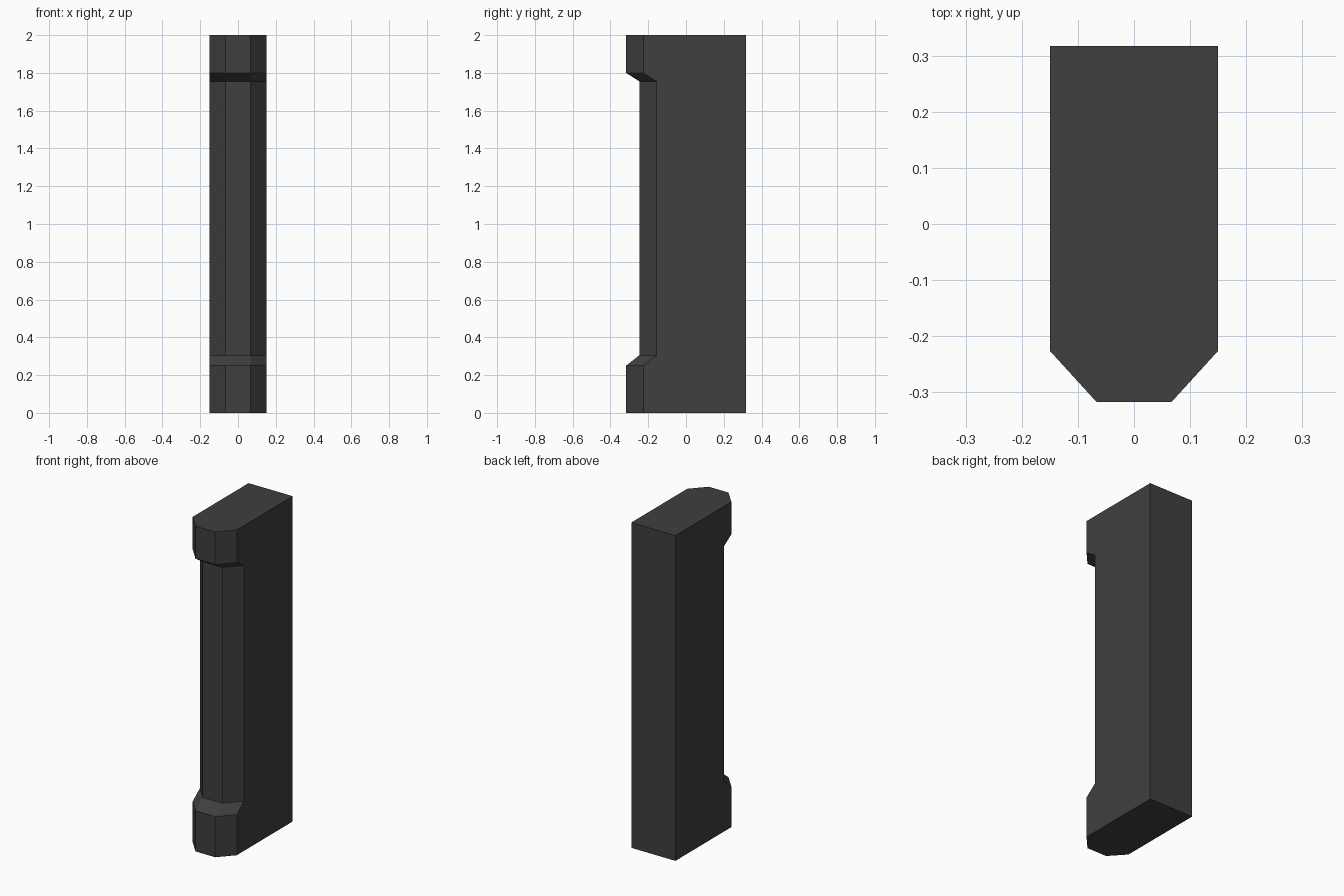
import bpy, bmesh

if "Cube" in bpy.data.objects:
    bpy.data.objects.remove(bpy.data.objects["Cube"])

# Dark stone material
stone = bpy.data.materials.new("dark_grey")
stone.diffuse_color = (0.05, 0.05, 0.05, 1)
stone.use_nodes = True
stone.node_tree.nodes["Principled BSDF"].inputs["Base Color"].default_value = stone.diffuse_color

HALF_W, NOSE_W = 0.15, 0.067      # half widths of the body and of the flat front
BACK, FRONT, CHAMFER = 0.317, -0.317, 0.091

# (height, how far the front is set back): base, shaft, capital
levels = [(0, 0), (0.25, 0), (0.305, 0.07), (1.755, 0.07), (1.8, 0), (2, 0)]


def ring(bm, z, setback):
    f = FRONT + setback
    half = [(NOSE_W, f), (HALF_W, f + CHAMFER), (HALF_W, BACK)]
    outline = half + [(-x, y) for x, y in reversed(half)]
    return [bm.verts.new((x, y, z)) for x, y in outline]


# Loft the chamfered outline up through the levels
bm = bmesh.new()
rings = [ring(bm, z, s) for z, s in levels]
for a, b in zip(rings, rings[1:]):
    for i in range(6):
        j = (i + 1) % 6
        bm.faces.new((a[i], a[j], b[j], b[i]))
bm.faces.new(rings[0][::-1])
bm.faces.new(rings[-1])

# Merge the flat sides and back into single faces
bmesh.ops.dissolve_limit(bm, angle_limit=0.01, verts=bm.verts, edges=bm.edges)
bmesh.ops.recalc_face_normals(bm, faces=bm.faces)

mesh = bpy.data.meshes.new("wall_pillar")
bm.to_mesh(mesh)
bm.free()
mesh.materials.append(stone)
bpy.context.collection.objects.link(bpy.data.objects.new("wall_pillar", mesh))
